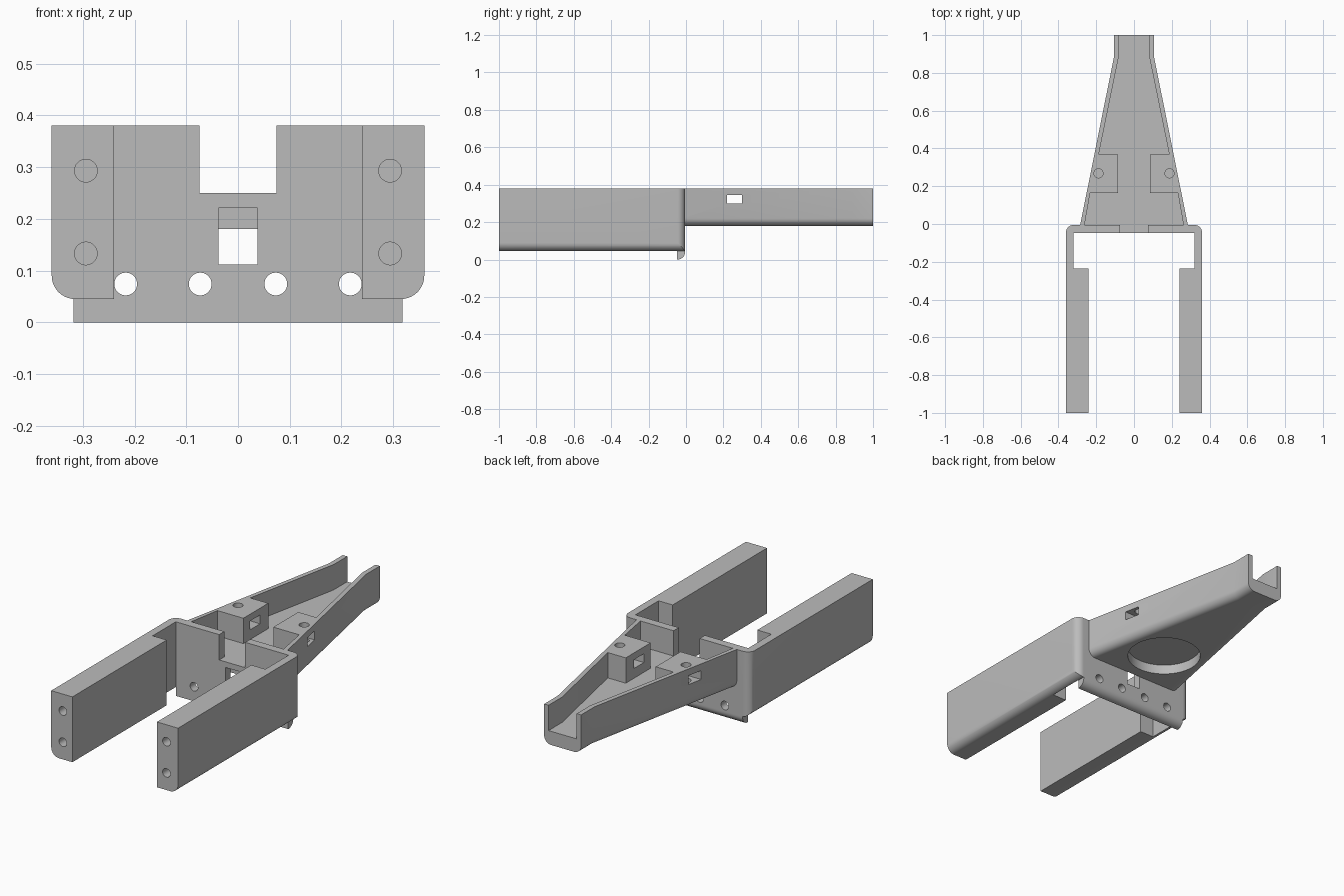
import bpy, bmesh
from math import cos, sin, pi, radians

old = bpy.data.objects.get("Cube")
if old:
    bpy.data.objects.remove(old, do_unlink=True)

grey = bpy.data.materials.new("plain grey")
grey.use_nodes = True
GREY = (0.5, 0.5, 0.5, 1)
grey.diffuse_color = GREY
grey.node_tree.nodes["Principled BSDF"].inputs["Base Color"].default_value = GREY


def prism(name, points, axis, lo, hi):
    """Extrude a flat outline along an axis."""
    place = {"x": lambda u, v, w: (w, u, v),
             "y": lambda u, v, w: (u, w, v),
             "z": lambda u, v, w: (u, v, w)}[axis]
    bm = bmesh.new()
    ends = [[bm.verts.new(place(u, v, w)) for u, v in points] for w in (lo, hi)]
    n = len(points)
    for ring in ends:
        bm.faces.new(ring)
    for i in range(n):
        j = (i + 1) % n
        bm.faces.new((ends[0][i], ends[0][j], ends[1][j], ends[1][i]))
    bmesh.ops.recalc_face_normals(bm, faces=bm.faces)
    mesh = bpy.data.meshes.new(name)
    bm.to_mesh(mesh)
    bm.free()
    mesh.materials.append(grey)
    ob = bpy.data.objects.new(name, mesh)
    bpy.context.collection.objects.link(ob)
    return ob


def rect(u0, u1, v0, v1):
    return [(u0, v0), (u1, v0), (u1, v1), (u0, v1)]


def arc(cu, cv, r, a0, a1, steps=10):
    return [(cu + r * cos(radians(a0 + (a1 - a0) * i / steps)),
             cv + r * sin(radians(a0 + (a1 - a0) * i / steps))) for i in range(steps + 1)]


def circle(cu, cv, r, steps=32):
    return arc(cu, cv, r, 0, 360, steps)[:-1]


def mirrored(half):
    return half + [(-u, v) for u, v in reversed(half)]


def combine(target, tool, operation):
    """Apply a boolean and drop the tool."""
    mod = target.modifiers.new(operation, "BOOLEAN")
    mod.operation = operation
    mod.solver = "EXACT"
    mod.object = tool
    bpy.context.view_layer.objects.active = target
    bpy.ops.object.modifier_apply(modifier=mod.name)
    bpy.data.objects.remove(tool, do_unlink=True)


def cut(target, points, axis, lo, hi):
    combine(target, prism("cutter", points, axis, lo, hi), "DIFFERENCE")


BACK, FACE, TOP, FLOOR = -0.005, -0.047, 0.38, 0.25

# Fork: U-shaped plan with thick arm ends, trimmed to rounded lower corners
plan = mirrored([(0.24, -1), (0.24, -0.235), (0.32, -0.235), (0.32, FACE)])
outer = mirrored(arc(0.32, BACK - 0.04, 0.04, 90, 0) + [(0.36, -1)])
half = len(outer) // 2
bracket = prism("fork_bracket", plan + outer[half:] + outer[:half], "z", 0, TOP)
section = mirrored([(0.36, TOP + 0.1)] + arc(0.315, 0.09, 0.045, 0, -90))
combine(bracket, prism("section", section, "y", -1.1, 0.1), "INTERSECT")

# Lower lip of the back plate, rounded behind
lip = [(FACE, 0.1), (FACE, 0)] + arc(BACK - 0.04, 0.04, 0.04, -90, 0) + [(BACK, 0.1)]
combine(bracket, prism("lip", lip, "x", -0.318, 0.318), "UNION")

# Tapered tail channel with rounded lower sides
tail = prism("tail_channel", mirrored([(0.29, -0.03), (0.105, 0.89), (0.105, 1)]),
             "z", 0.18, TOP)
bm = bmesh.new()
bm.from_mesh(tail.data)
edges = [e for e in bm.edges
         if all(v.co.z < 0.2 for v in e.verts)
         and abs(e.verts[0].co.y - e.verts[1].co.y) > 0.01]
bmesh.ops.bevel(bm, geom=edges, offset=0.04, offset_type="OFFSET", segments=8,
                profile=0.5, affect="EDGES")
bm.to_mesh(tail.data)
bm.free()

# Tail pocket, leaving a solid block on each wall
pocket = [(0.262, BACK), (0.232, 0.165), (0.085, 0.165), (0.085, 0.367),
          (0.187, 0.367), (0.08, 0.89), (0.08, 1.1)]
cut(tail, mirrored(pocket), "z", FLOOR, 0.5)

# Block screw holes, cross slots and the round recess underneath
for side in (-1, 1):
    cut(tail, circle(side * 0.188, 0.268, 0.024), "z", 0.27, 0.5)
cut(tail, rect(0.22, 0.3, 0.3, 0.345), "x", -0.5, 0.5)
cut(tail, circle(0, 0.23, 0.178, 64), "z", 0.1, 0.23)

combine(bracket, tail, "UNION")

# Back plate notch, square window and row of holes
cut(bracket, rect(-0.074, 0.074, FLOOR, 0.5), "y", -0.1, 0.02)
cut(bracket, rect(-0.038, 0.038, 0.112, 0.221), "y", -0.1, BACK)
for x in (-0.217, -0.073, 0.073, 0.217):
    cut(bracket, circle(x, 0.074, 0.022), "y", -0.1, 0.05)

# Blind screw holes in the arm ends
for x in (-0.294, 0.294):
    for z in (0.133, 0.293):
        cut(bracket, circle(x, z, 0.022), "y", -1.1, -0.75)

# Smooth rounded areas, sharp edges kept
bpy.ops.object.select_all(action="DESELECT")
bracket.select_set(True)
bpy.context.view_layer.objects.active = bracket
bpy.ops.object.shade_smooth_by_angle(angle=radians(30))
